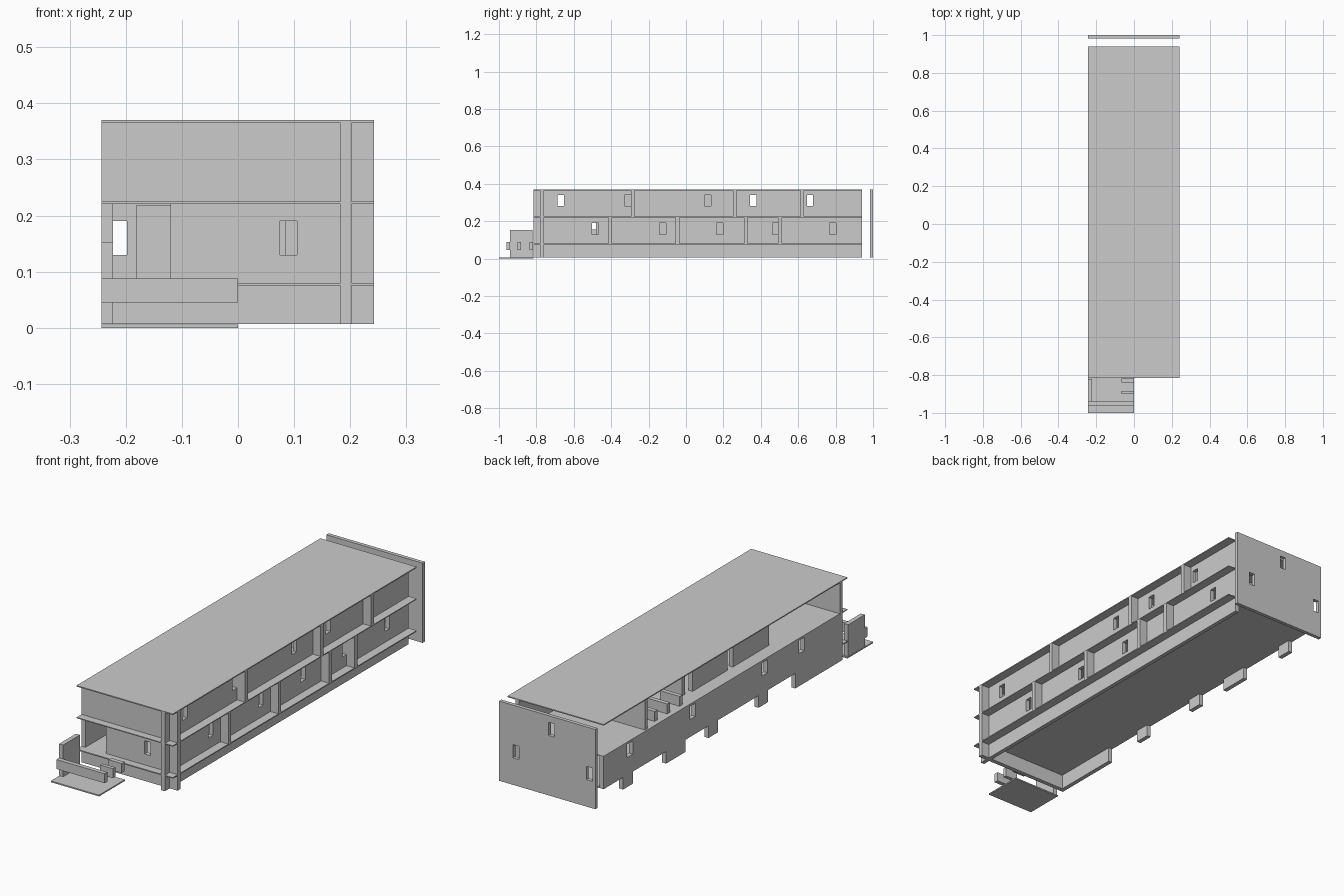
import bpy, bmesh
from mathutils import Matrix, Vector

if "Cube" in bpy.data.objects:
    bpy.data.objects.remove(bpy.data.objects["Cube"])


def boxes(name, specs):
    """One object made of boxes given as (x0, x1, y0, y1, z0, z1)."""
    bm = bmesh.new()
    for x0, x1, y0, y1, z0, z1 in specs:
        size = Matrix.Diagonal((x1 - x0, y1 - y0, z1 - z0, 1))
        mid = Vector(((x0 + x1) / 2, (y0 + y1) / 2, (z0 + z1) / 2))
        bmesh.ops.create_cube(bm, size=1, matrix=Matrix.Translation(mid) @ size)
    mesh = bpy.data.meshes.new(name)
    bm.to_mesh(mesh)
    bm.free()
    obj = bpy.data.objects.new(name, mesh)
    bpy.context.collection.objects.link(obj)
    return obj


def cut(obj, specs):
    """Cut box-shaped window openings out of a wall."""
    cutter = boxes("window_cutter", specs)
    cutter.hide_render = True
    mod = obj.modifiers.new("windows", 'BOOLEAN')
    mod.operation = 'DIFFERENCE'
    mod.solver = 'EXACT'
    mod.object = cutter
    bpy.context.view_layer.objects.active = obj
    bpy.ops.object.modifier_apply(modifier=mod.name)
    bpy.data.objects.remove(cutter)


L, R, F, B = -0.243, 0.242, -0.815, 0.94      # building outline
LOW, HIGH = (0.13, 0.19), (0.28, 0.34)        # window heights per storey
FLOOR1, FLOOR2 = (0.08, 0.221), (0.225, 0.365)  # clear storey heights
T, W = 0.02, 0.017                            # wall thickness, half window width

# Floor and roof slabs
for name, z0, z1 in (("ground_floor_slab", 0.075, 0.08),
                     ("upper_floor_slab", 0.221, 0.225),
                     ("roof_slab", 0.365, 0.37)):
    boxes(name, [(L, R, F, B, z0, z1)])

# Right wall with two rows of windows
right = boxes("right_wall", [(0.183, 0.202, F, B, 0.007, 0.37)])
holes = [(0.1, 0.3, y - W, y + W, *LOW) for y in (-0.485, -0.125, 0.18, 0.48, 0.785)]
holes += [(0.1, 0.3, y - W, y + W, *HIGH) for y in (-0.67, -0.312, 0.117, 0.36, 0.663)]
cut(right, holes)

# Front wall: base, lower part with an open entrance at the left, upper part
boxes("front_base_wall", [(L, R, -0.78, -0.76, 0.007, 0.08)])
front = boxes("front_lower_wall", [(-0.12, R, -0.78, -0.76, 0.08, 0.225)])
cut(front, [(0.075, 0.105, -0.9, -0.7, *LOW)])
boxes("front_upper_wall", [(L, R, -0.78, -0.76, 0.225, 0.37)])

# Detached back wall
back = boxes("back_wall", [(L, R, 0.983, 1.0, 0.007, 0.37)])
cut(back, [(-0.228, -0.198, 0.9, 1.1, *LOW), (0.142, 0.172, 0.9, 1.1, *LOW),
           (-0.037, -0.007, 0.9, 1.1, *HIGH)])

# Left wall of the lower storey, with tabs hanging below it
left = boxes("left_wall", [(L, L + T, -0.78, B, *FLOOR1)])
cut(left, [(-0.4, -0.1, y - 0.02, y + 0.02, 0.155, 0.215)
           for y in (-0.485, -0.22, 0.3, 0.75)])
tabs = [(-0.21, 0.035), (0.15, 0.035), (0.42, 0.07), (0.765, 0.035)]
boxes("left_wall_tabs", [(L, L + T, y - w, y + w, 0.02, 0.08) for y, w in tabs])
boxes("left_base_wall", [(L, L + T, -0.76, -0.44, 0.007, 0.075)])

# Cross walls that project as fins through the right wall
boxes("lower_cross_walls", [(-0.03, R, y - T / 2, y + T / 2, *FLOOR1)
                            for y in (-0.405, -0.045, 0.32, 0.503)])
boxes("upper_cross_walls", [(x, R, y - T / 2, y + T / 2, *FLOOR2)
                            for x, y in ((-0.17, -0.285), (-0.17, 0.26), (-0.235, 0.622))])

# Lengthwise inner walls
boxes("lower_corridor_walls", [(0.065, 0.085, a, b, *FLOOR1)
                               for a, b in ((-0.48, -0.2), (-0.03, 0.28), (0.59, 0.89))])
boxes("upper_corridor_walls", [(-0.18, -0.16, a, b, *FLOOR2)
                               for a, b in ((-0.34, -0.08), (-0.04, 0.21))])
boxes("entrance_partition", [(-0.182, -0.12, -0.41, -0.39, 0.08, 0.218)])

# Low railings around the stairwell
boxes("stair_railings", [(-0.22, -0.12, y - 0.01, y + 0.01, 0.225, 0.27)
                         for y in (0.35, 0.44, 0.53)])

# Porch: paving, side wall and low railings
boxes("porch_paving", [(L, 0, -1.0, F, 0, 0.006)])
boxes("porch_side_wall", [(L, L + T, -0.94, -0.82, 0.007, 0.152)])
boxes("porch_front_rail", [(L, 0, -0.96, -0.94, 0.045, 0.088)])
boxes("porch_side_rails", [(-0.065, 0, -0.9, -0.883, 0.045, 0.088),
                           (-0.065, 0, -0.838, -0.818, 0.045, 0.088)])
